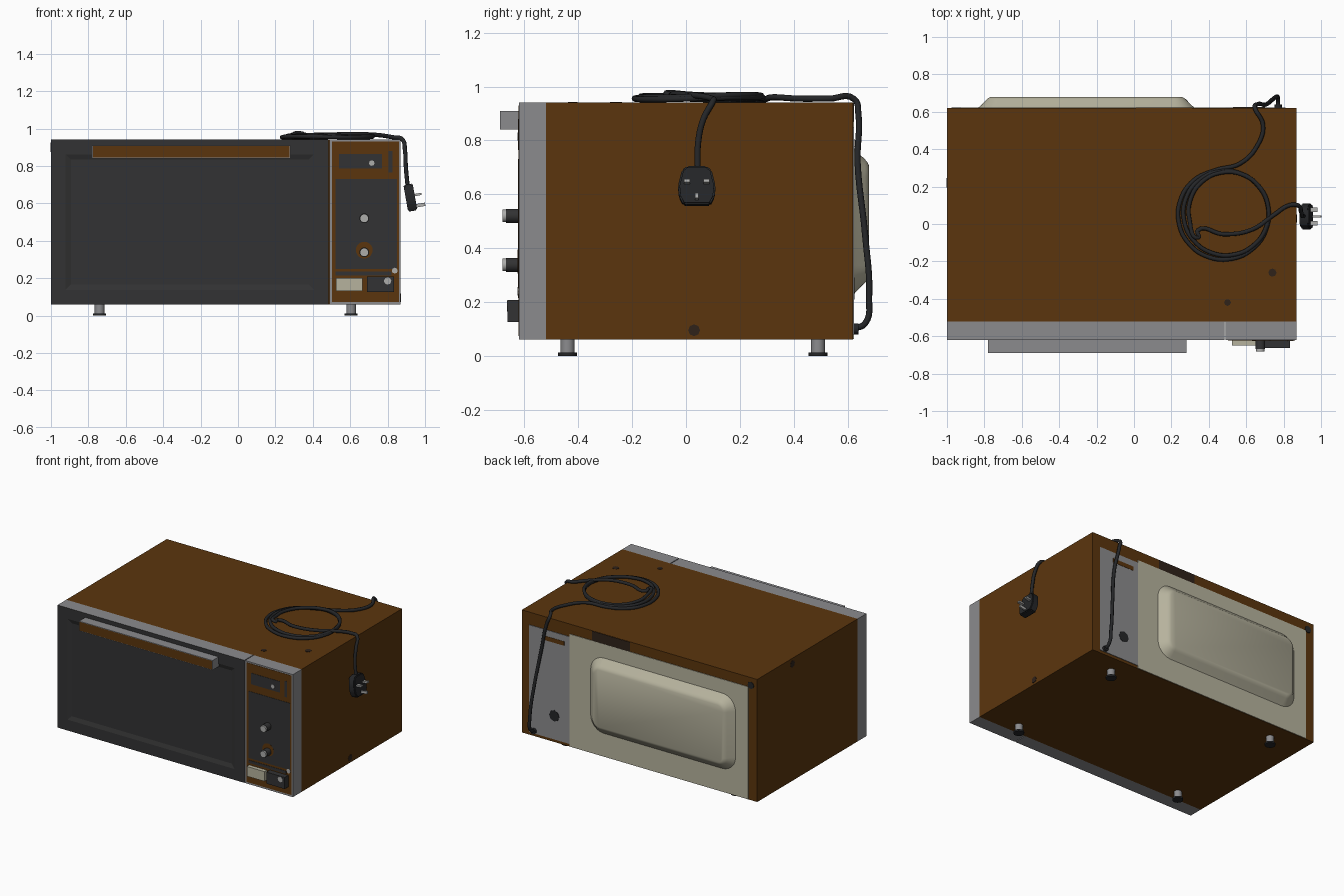
import bpy, bmesh, math
from mathutils import Vector, Matrix

cube = bpy.data.objects.get("Cube")
if cube:
    bpy.data.objects.remove(cube, do_unlink=True)


def material(name, r, g, b):
    m = bpy.data.materials.new(name)
    m.use_nodes = True
    m.diffuse_color = (r, g, b, 1)
    m.node_tree.nodes["Principled BSDF"].inputs["Base Color"].default_value = (r, g, b, 1)
    return m


BROWN = material("brown enamel", 0.105, 0.036, 0.004)
DARK_BROWN = material("dark brown", 0.028, 0.016, 0.010)
GREY = material("grey metal", 0.26, 0.26, 0.27)
DARK = material("dark glass", 0.032, 0.032, 0.033)
BEIGE = material("beige steel", 0.47, 0.45, 0.34)
BLACK = material("black rubber", 0.018, 0.019, 0.021)
SILVER = material("light silver", 0.42, 0.42, 0.41)


def finish(name, bm, *mats, smooth=False):
    bmesh.ops.recalc_face_normals(bm, faces=bm.faces)
    mesh = bpy.data.meshes.new(name)
    bm.to_mesh(mesh)
    bm.free()
    ob = bpy.data.objects.new(name, mesh)
    bpy.context.collection.objects.link(ob)
    for m in mats:
        mesh.materials.append(m)
    if smooth:
        bpy.ops.object.select_all(action='DESELECT')
        ob.select_set(True)
        bpy.context.view_layer.objects.active = ob
        bpy.ops.object.shade_smooth_by_angle(angle=math.radians(40))
    return ob


def box_bm(lo, hi):
    lo, hi = Vector(lo), Vector(hi)
    bm = bmesh.new()
    size = Matrix.Diagonal((*(hi - lo), 1))
    bmesh.ops.create_cube(bm, size=1, matrix=Matrix.Translation((lo + hi) / 2) @ size)
    return bm


def box(name, lo, hi, mat):
    return finish(name, box_bm(lo, hi), mat)


def cyl(name, centre, r, depth, axis, mat, sides=20):
    bm = bmesh.new()
    turn = Vector((0, 0, 1)).rotation_difference(Vector(axis)).to_matrix().to_4x4()
    bmesh.ops.create_cone(bm, cap_ends=True, segments=sides, radius1=r, radius2=r,
                          depth=depth, matrix=Matrix.Translation(centre) @ turn)
    return finish(name, bm, mat, smooth=True)


def front_plate(name, x0, x1, z0, z1, mat, lift):
    return box(name, (x0, -0.62 - lift, z0), (x1, -0.618, z1), mat)


# Cabinet
box("cabinet", (-1, -0.52, 0.06), (0.87, 0.62, 0.94), BROWN)
for x in (-0.74, 0.605):
    for y in (-0.44, 0.49):
        cyl("foot", (x, y, 0.036), 0.026, 0.05, (0, 0, 1), GREY)
        cyl("foot_pad", (x, y, 0.006), 0.035, 0.012, (0, 0, 1), BLACK)

# Door with a shallow sunken window; forward faces are glass
bm = box_bm((-1, -0.62, 0.06), (0.484, -0.52, 0.94))
front = [f for f in bm.faces if f.normal.y < -0.9]
bmesh.ops.inset_region(bm, faces=front, thickness=0.11)
bmesh.ops.inset_region(bm, faces=front, thickness=0.04, depth=-0.01)
for f in bm.faces:
    f.normal_update()
    f.material_index = 1 if f.normal.y < -0.2 or f.calc_center_median().y < -0.6195 else 0
finish("door", bm, GREY, DARK)

# Door handle with a framed brown front
bm = box_bm((-0.78, -0.69, 0.84), (0.28, -0.615, 0.91))
face = [f for f in bm.faces if f.normal.y < -0.9]
bmesh.ops.inset_region(bm, faces=face, thickness=0.006)
face[0].material_index = 1
finish("door_handle", bm, GREY, BROWN)

# Control panel
box("control_frame", (0.490, -0.62, 0.06), (0.87, -0.52, 0.94), GREY)
front_plate("control_face", 0.502, 0.86, 0.073, 0.93, BROWN, 0.002)
front_plate("dial_field", 0.522, 0.85, 0.25, 0.73, DARK, 0.004)
front_plate("display", 0.54, 0.77, 0.785, 0.865, DARK, 0.004)
front_plate("display_strip", 0.805, 0.825, 0.765, 0.88, DARK, 0.004)
front_plate("lower_trim", 0.522, 0.82, 0.215, 0.235, DARK, 0.004)
cyl("display_mark", (0.715, -0.622, 0.815), 0.015, 0.008, (0, 1, 0), SILVER, 8)
cyl("dial_ring", (0.675, -0.622, 0.35), 0.045, 0.006, (0, 1, 0), BROWN)
for z in (0.52, 0.338):
    cyl("knob", (0.675, -0.643, z), 0.026, 0.05, (0, 1, 0), DARK)
    cyl("knob_cap", (0.675, -0.673, z), 0.023, 0.015, (0, 1, 0), SILVER)
box("start_button", (0.525, -0.65, 0.13), (0.665, -0.615, 0.2), BEIGE)
box("door_button", (0.69, -0.662, 0.125), (0.835, -0.615, 0.208), DARK)
cyl("button_mark", (0.8, -0.661, 0.185), 0.02, 0.006, (0, 1, 0), SILVER, 8)
cyl("panel_mark", (0.838, -0.622, 0.24), 0.016, 0.006, (0, 1, 0), SILVER, 8)

# Rear plates
box("rear_cover", (-0.93, 0.615, 0.062), (0.49, 0.624, 0.87), BEIGE)
box("rear_vent_panel", (0.49, 0.615, 0.08), (0.81, 0.624, 0.85), GREY)
box("rear_label", (0.01, 0.615, 0.87), (0.31, 0.623, 0.938), DARK_BROWN)
box("vent_slot", (0.53, 0.618, 0.775), (0.70, 0.626, 0.805), BROWN)
cyl("vent_hole", (0.61, 0.622, 0.25), 0.04, 0.008, (0, 1, 0), BLACK, 8)
cyl("rear_screw", (-0.95, 0.621, 0.885), 0.025, 0.006, (0, 1, 0), BLACK, 8)


# Rear bulge, lofted from rounded rectangles
def rounded_ring(bm, cx, cz, w, h, r, y):
    ring = []
    for corner, (sx, sz) in enumerate([(1, 1), (-1, 1), (-1, -1), (1, -1)]):
        for i in range(7):
            a = math.pi / 2 * (corner + i / 6)
            ring.append(bm.verts.new((cx + sx * (w - r) + r * math.cos(a), y,
                                      cz + sz * (h - r) + r * math.sin(a))))
    return ring


bm = bmesh.new()
rings = [rounded_ring(bm, -0.255, 0.5, 0.58 - d, 0.275 - d, 0.11 - d, y)
         for d, y in ((0, 0.62), (0.02, 0.638), (0.045, 0.664), (0.055, 0.673), (0.07, 0.68))]
for a, b in zip(rings, rings[1:]):
    for i in range(len(a)):
        j = (i + 1) % len(a)
        bm.faces.new((a[i], a[j], b[j], b[i]))
bm.faces.new(rings[-1])
finish("rear_bulge", bm, BEIGE, smooth=True)

# Dark marks on the cabinet sides and top
for centre, r, axis in (((0.74, -0.26, 0.939), 0.022, (0, 0, 1)),
                        ((0.5, -0.42, 0.939), 0.018, (0, 0, 1)),
                        ((0.869, 0.03, 0.095), 0.022, (1, 0, 0)),
                        ((-0.999, 0.22, 0.9), 0.025, (1, 0, 0))):
    cyl("cabinet_mark", centre, r, 0.006, axis, DARK_BROWN, 8)

# Power cord: up the back, coiled on top, over the side to the plug
path = [(0.77, 0.62, 0.1), (0.77, 0.665, 0.12), (0.765, 0.68, 0.22), (0.74, 0.665, 0.45),
        (0.70, 0.637, 0.72), (0.66, 0.64, 0.9), (0.645, 0.625, 0.953), (0.69, 0.53, 0.955),
        (0.66, 0.42, 0.955), (0.57, 0.325, 0.96)]
steps = 31
for i in range(steps):
    t = i / 12
    a = math.radians(100 + 30 * i)
    r = 0.245 - 0.014 * t
    path.append((0.475 + 0.014 * t + r * math.cos(a), 0.045 + 0.008 * t + r * math.sin(a),
                 0.952 + 0.007 * t + 0.004 * math.sin(2 * a)))
path = path[:-2]
path += [(0.34, -0.035, 0.968), (0.48, -0.055, 0.968), (0.63, -0.03, 0.97), (0.75, 0.05, 0.965),
         (0.83, 0.1, 0.953), (0.875, 0.1, 0.945), (0.893, 0.065, 0.88), (0.897, 0.046, 0.8),
         (0.907, 0.043, 0.69)]
curve = bpy.data.curves.new("power_cord", 'CURVE')
curve.dimensions = '3D'
curve.bevel_depth = 0.0115
curve.bevel_resolution = 2
curve.resolution_u = 6
curve.use_fill_caps = True
spline = curve.splines.new('BEZIER')
spline.bezier_points.add(len(path) - 1)
for p, co in zip(spline.bezier_points, path):
    p.co = co
    p.handle_left_type = p.handle_right_type = 'AUTO'
curve.materials.append(BLACK)
cord = bpy.data.objects.new("power_cord", curve)
bpy.context.collection.objects.link(cord)
cyl("cord_grommet", (0.77, 0.63, 0.1), 0.02, 0.02, (0, 1, 0), BLACK, 12)

# Plug: tapered outline with bevelled edges, leaning outwards
bm = bmesh.new()
half = [(0.035, 0.075), (0.055, 0.06), (0.07, 0), (0.066, -0.04), (0.05, -0.07)]
outline = half + [(-y, z) for y, z in reversed(half)]
base = bm.faces.new([bm.verts.new((-0.025, y, z)) for y, z in outline])
grown = bmesh.ops.extrude_face_region(bm, geom=[base])
bmesh.ops.translate(bm, vec=(0.05, 0, 0),
                    verts=[v for v in grown["geom"] if isinstance(v, bmesh.types.BMVert)])
bmesh.ops.recalc_face_normals(bm, faces=bm.faces)
bmesh.ops.bevel(bm, geom=list(bm.edges), offset=0.006, segments=2, affect='EDGES')
plug = finish("plug", bm, BLACK, smooth=True)
plug.location = (0.922, 0.04, 0.628)
plug.rotation_euler = (0, math.radians(-10), 0)
for y, z, reach, w, h in ((-0.036, 0.012, 0.062, 0.011, 0.006),
                          (0.036, 0.012, 0.062, 0.011, 0.006),
                          (0, -0.046, 0.072, 0.006, 0.009)):
    prong = box("plug_prong", (0.02, y - w, z - h), (reach, y + w, z + h), SILVER)
    prong.parent = plug
